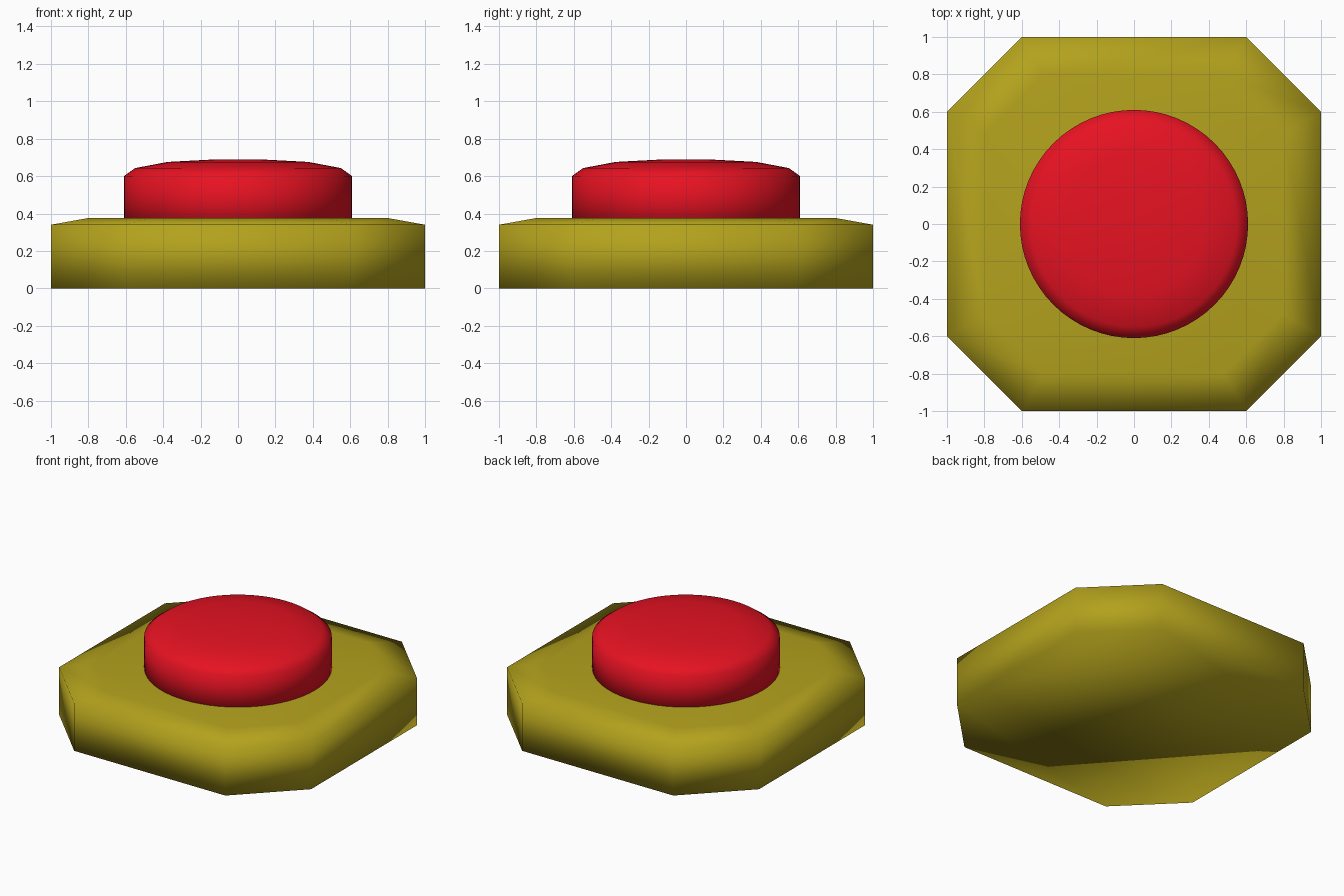
import bpy
import bmesh
import math

if "Cube" in bpy.data.objects:
    bpy.data.objects.remove(bpy.data.objects["Cube"])


def material(name, rgb):
    mat = bpy.data.materials.new(name)
    mat.diffuse_color = (*rgb, 1.0)
    mat.use_nodes = True
    mat.node_tree.nodes["Principled BSDF"].inputs["Base Color"].default_value = mat.diffuse_color
    return mat


def stacked_solid(name, outlines, mat):
    """Closed smooth solid through a stack of (xy outline, z) rings."""
    bm = bmesh.new()
    rings = [[bm.verts.new((x, y, z)) for x, y in pts] for pts, z in outlines]
    for low, high in zip(rings, rings[1:]):
        n = len(low)
        for i in range(n):
            j = (i + 1) % n
            bm.faces.new((low[i], low[j], high[j], high[i]))
    bm.faces.new(rings[0][::-1])
    bm.faces.new(rings[-1])
    for f in bm.faces:
        f.smooth = True
    mesh = bpy.data.meshes.new(name)
    bm.to_mesh(mesh)
    bm.free()
    mesh.materials.append(mat)
    obj = bpy.data.objects.new(name, mesh)
    bpy.context.collection.objects.link(obj)
    return obj


def octagon(s):
    a, b = s, 0.6 * s
    return [(a, -b), (a, b), (b, a), (-b, a), (-a, b), (-a, -b), (-b, -a), (b, -a)]


def circle(r, n=64):
    return [(r * math.cos(2 * math.pi * i / n), r * math.sin(2 * math.pi * i / n))
            for i in range(n)]


# Octagonal base plate with a shallow sloping rim
stacked_solid("base_plate",
              [(octagon(1.0), 0.0), (octagon(1.0), 0.34), (octagon(0.8), 0.376)],
              material("yellow", (0.45, 0.36, 0.012)))

# Round push button with a low domed top, sunk into the base
button_profile = [(0.61, 0.30), (0.61, 0.60), (0.55, 0.643), (0.375, 0.676), (0.11, 0.69)]
stacked_solid("push_button",
              [(circle(r), z) for r, z in button_profile],
              material("red", (0.8, 0.006, 0.016)))
